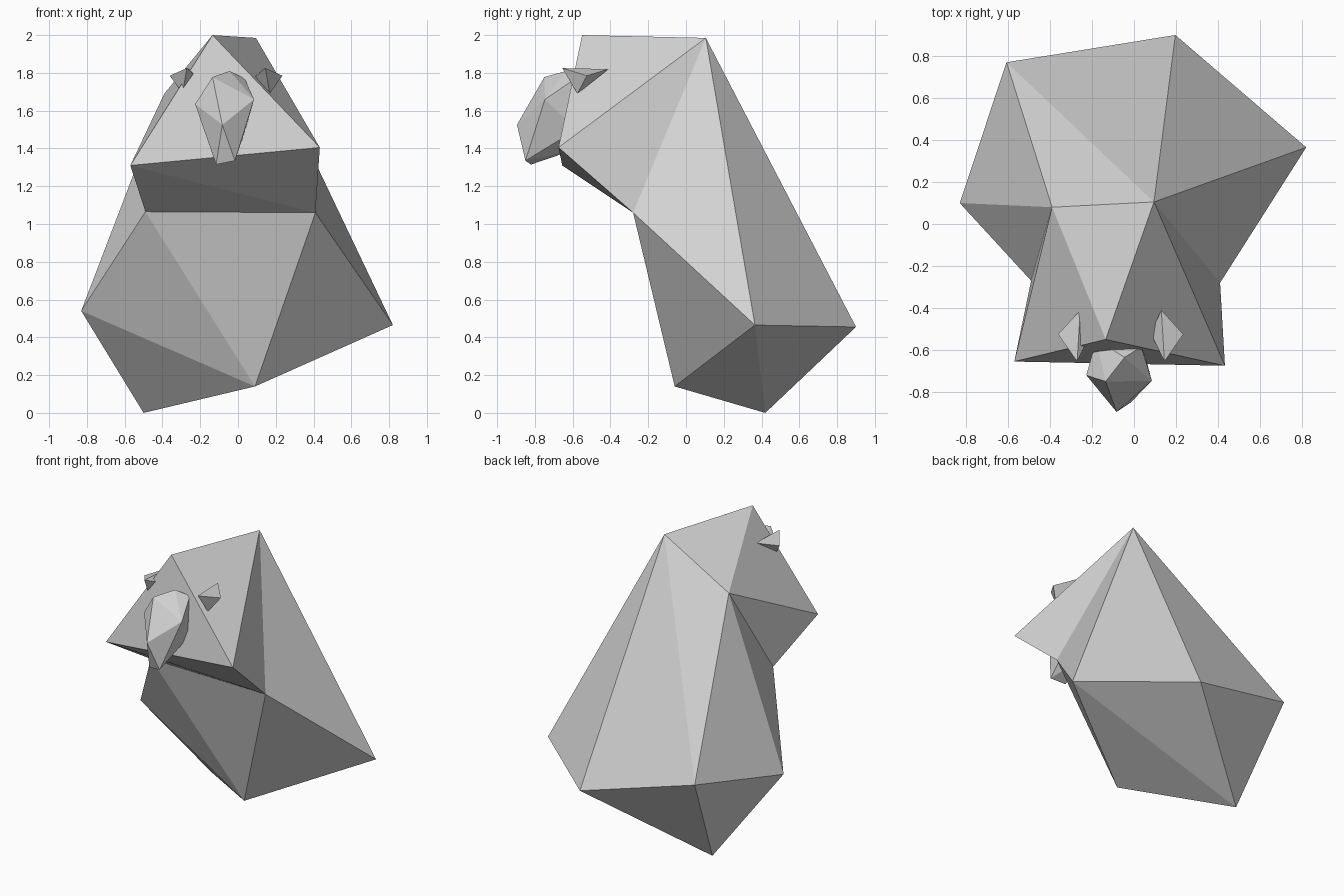
import bpy, bmesh

if "Cube" in bpy.data.objects:
    bpy.data.objects.remove(bpy.data.objects["Cube"])

grey = bpy.data.materials.new("plain grey")
grey.diffuse_color = (0.65, 0.65, 0.65, 1)
grey.use_nodes = True
grey.node_tree.nodes["Principled BSDF"].inputs["Base Color"].default_value = grey.diffuse_color


def finish(name, bm):
    bmesh.ops.recalc_face_normals(bm, faces=bm.faces)
    mesh = bpy.data.meshes.new(name)
    bm.to_mesh(mesh)
    bm.free()
    mesh.materials.append(grey)
    obj = bpy.data.objects.new(name, mesh)
    bpy.context.collection.objects.link(obj)
    return obj


def hull(name, points):
    bm = bmesh.new()
    for p in points:
        bm.verts.new(p)
    res = bmesh.ops.convex_hull(bm, input=bm.verts)
    loose = [v for v in bm.verts if not v.link_faces]
    bmesh.ops.delete(bm, geom=loose, context='VERTS')
    return finish(name, bm)


# Body and head: one faceted closed shell, corners named by letter
corners = {
    "A": (-0.50, 0.42, 0.00), "B": (0.09, -0.06, 0.14),     # base
    "C": (-0.83, 0.10, 0.54), "D": (0.82, 0.365, 0.465),    # widest ring
    "K": (0.197, 0.90, 0.455), "L": (-0.607, 0.77, 0.66),
    "E": (0.41, -0.28, 1.06), "F": (-0.49, -0.27, 1.065),   # throat
    "G": (0.433, -0.675, 1.405), "H": (-0.57, -0.655, 1.31),  # jaw
    "I": (-0.135, -0.55, 2.00), "J": (0.095, 0.105, 1.985),  # crown
    "M": (-0.39, 0.08, 1.69),
}
facets = ("CAB CBF FBE EBD DBA DAK KAL LAC "      # lower body
          "EDJ JDK JKL JLM LMC MFC "              # upper body
          "FEH EGH HGI GEJ GJI IJM MIH MHF")      # head
bm = bmesh.new()
verts = {k: bm.verts.new(p) for k, p in corners.items()}
for f in facets.split():
    bm.faces.new([verts[c] for c in f])
finish("body", bm)

# Snout: faceted lump, its back sunk into the face
hull("snout", [
    (-0.083, -0.895, 1.525),                              # tip
    (-0.135, -0.75, 1.778), (-0.045, -0.635, 1.81),       # bridge
    (0.085, -0.747, 1.66), (-0.227, -0.72, 1.635),        # cheeks
    (-0.016, -0.85, 1.335), (-0.116, -0.82, 1.315),       # chin
    (0.035, -0.585, 1.77), (-0.18, -0.55, 1.63),          # sunk back
    (0.04, -0.58, 1.50), (-0.07, -0.60, 1.39),
])

# Eyes: small pointed gems mirrored about the head's own centre line
MID = -0.063
gem = [(0.145, -0.655, 1.825), (0.13, -0.41, 1.82), (0.235, -0.525, 1.785),
       (0.168, -0.575, 1.69), (0.08, -0.52, 1.77)]
hull("right_eye", gem)
hull("left_eye", [(2 * MID - x, y, z) for x, y, z in gem])
